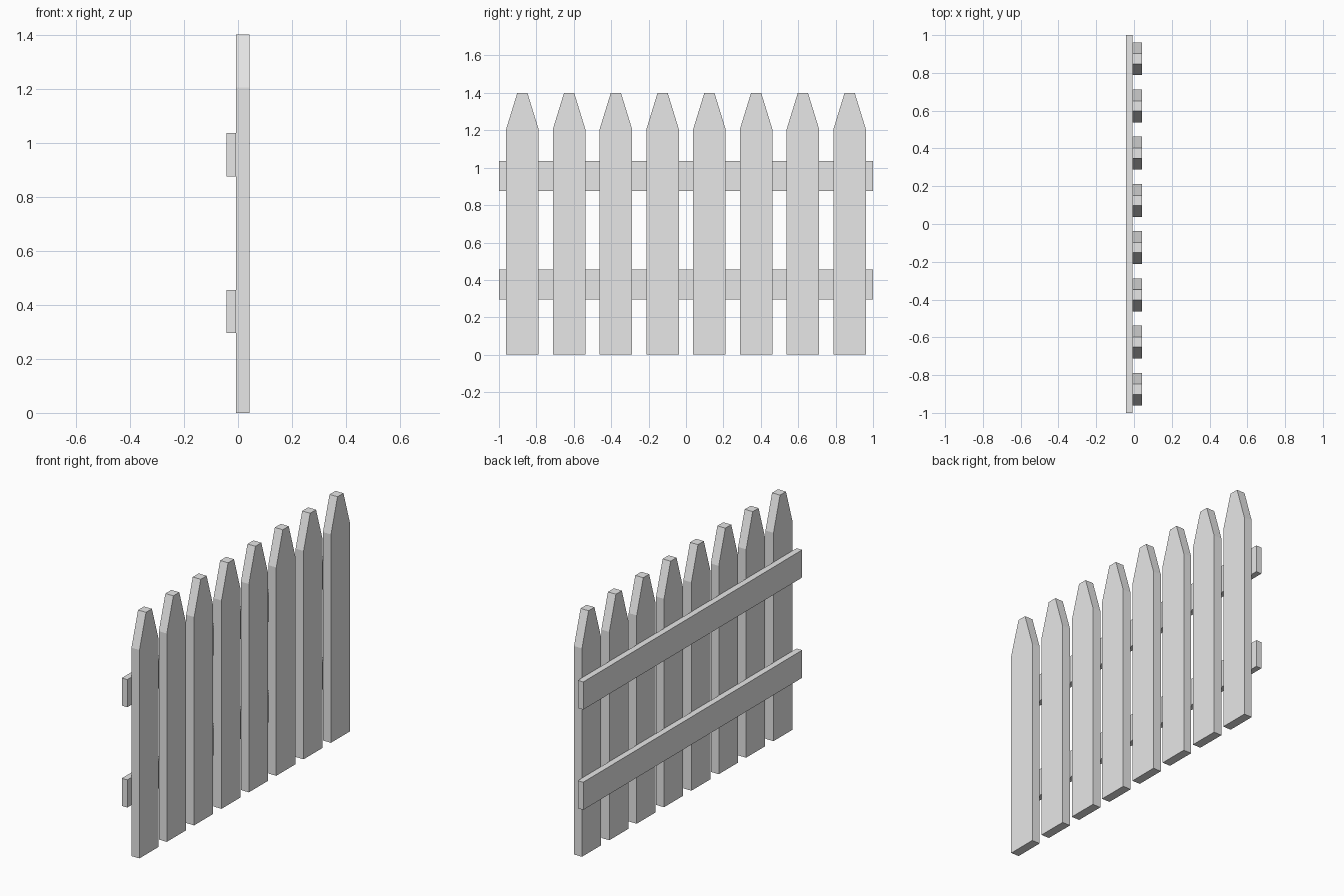
import bpy
import bmesh

cube = bpy.data.objects.get("Cube")
if cube:
    bpy.data.objects.remove(cube, do_unlink=True)

# Single flat colour
GREY = (0.8, 0.8, 0.8, 1)
paint = bpy.data.materials.new("light_grey")
paint.use_nodes = True
paint.diffuse_color = GREY
paint.node_tree.nodes["Principled BSDF"].inputs["Base Color"].default_value = GREY

BACK, SPLIT, FRONT = -0.043, -0.008, 0.043


def board(name, outline, x0, x1):
    """Extrude a (y, z) outline from x0 to x1."""
    bm = bmesh.new()
    face = bm.faces.new([bm.verts.new((x0, y, z)) for y, z in outline])
    ext = bmesh.ops.extrude_face_region(bm, geom=[face])
    verts = [g for g in ext["geom"] if isinstance(g, bmesh.types.BMVert)]
    bmesh.ops.translate(bm, verts=verts, vec=(x1 - x0, 0, 0))
    bmesh.ops.recalc_face_normals(bm, faces=bm.faces)
    mesh = bpy.data.meshes.new(name)
    bm.to_mesh(mesh)
    bm.free()
    mesh.materials.append(paint)
    obj = bpy.data.objects.new(name, mesh)
    bpy.context.collection.objects.link(obj)
    return obj


# Pickets with tapered, flat-topped tips
COUNT, SPACING = 8, 0.25
HALF, TIP, SHOULDER, TOP = 0.087, 0.027, 1.205, 1.4
for i in range(COUNT):
    c = (i - (COUNT - 1) / 2) * SPACING
    outline = [(c - HALF, 0), (c + HALF, 0), (c + HALF, SHOULDER),
               (c + TIP, TOP), (c - TIP, TOP), (c - HALF, SHOULDER)]
    board(f"picket_{i + 1}", outline, SPLIT, FRONT)

# Two horizontal rails behind the pickets
for name, z in (("lower_rail", 0.295), ("upper_rail", 0.875)):
    board(name, [(-1, z), (1, z), (1, z + 0.16), (-1, z + 0.16)], BACK, SPLIT)
